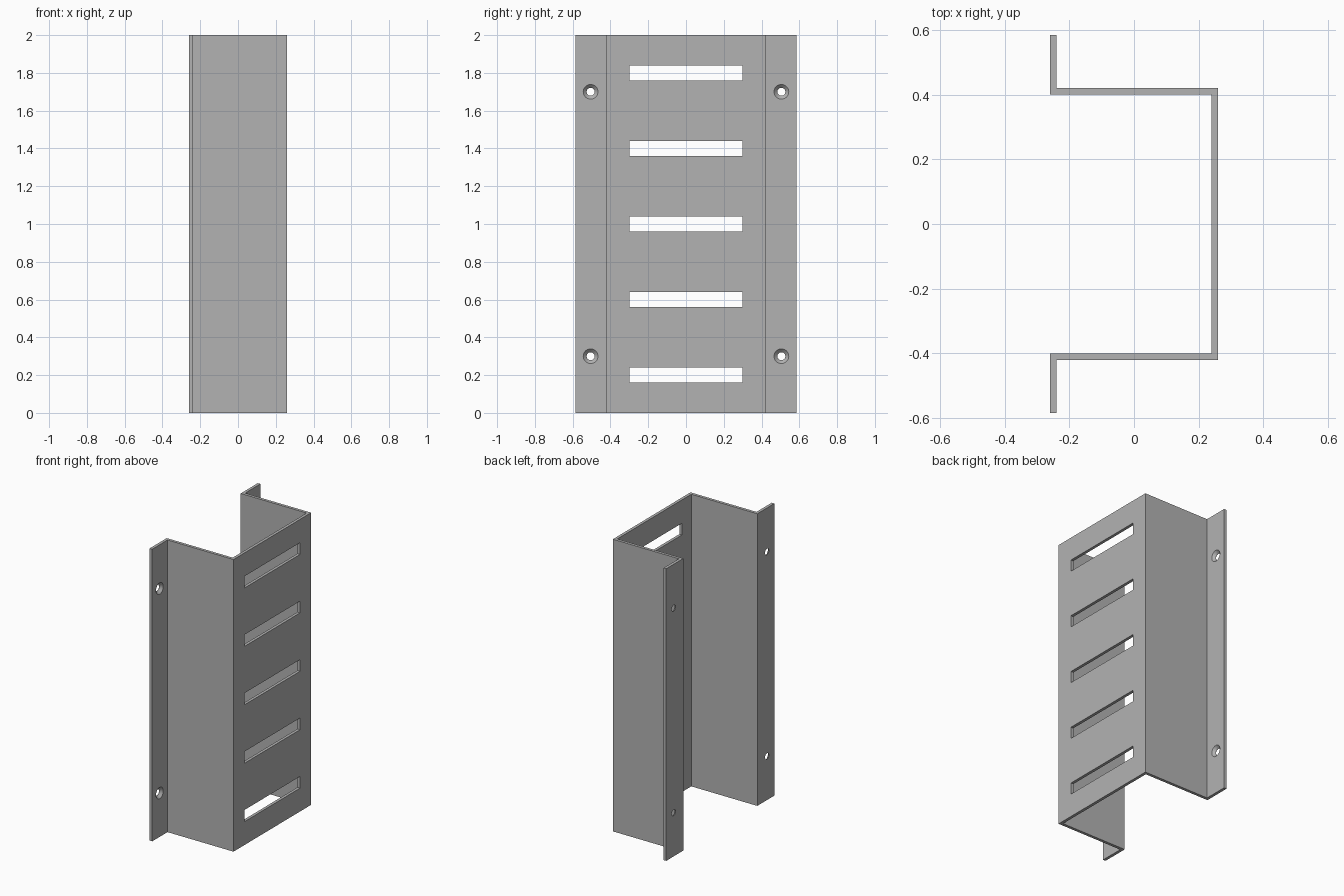
import bpy, bmesh, math
from mathutils import Vector, Matrix

if "Cube" in bpy.data.objects:
    bpy.data.objects.remove(bpy.data.objects["Cube"], do_unlink=True)

HEIGHT = 2.0
X_BACK, X_FRONT, T = -0.26, 0.26, 0.02   # flange plane, web plane, sheet thickness
Y_WALL, Y_EDGE = 0.42, 0.585             # outer wall face, flange edge

steel = bpy.data.materials.new("grey steel")
steel.use_nodes = True
colour = (0.45, 0.45, 0.45, 1)
steel.diffuse_color = colour
steel.node_tree.nodes["Principled BSDF"].inputs["Base Color"].default_value = colour


def make_object(name, bm):
    bmesh.ops.recalc_face_normals(bm, faces=bm.faces[:])
    mesh = bpy.data.meshes.new(name)
    bm.to_mesh(mesh)
    bm.free()
    mesh.materials.append(steel)
    obj = bpy.data.objects.new(name, mesh)
    bpy.context.collection.objects.link(obj)
    return obj


# Folded hat-section sheet: half outline mirrored in y, then extruded upwards
outer = [(X_FRONT, Y_WALL), (X_BACK + T, Y_WALL), (X_BACK + T, Y_EDGE), (X_BACK, Y_EDGE)]
inner = [(X_BACK, Y_WALL - T), (X_FRONT - T, Y_WALL - T)]
half = outer + inner
outline = half + [(x, -y) for x, y in reversed(half)]
bm = bmesh.new()
base = bm.faces.new([bm.verts.new((x, y, 0)) for x, y in outline])
top = bmesh.ops.extrude_face_region(bm, geom=[base])["geom"]
bmesh.ops.translate(bm, vec=(0, 0, HEIGHT),
                    verts=[v for v in top if isinstance(v, bmesh.types.BMVert)])
bracket = make_object("vented_channel_bracket", bm)

# Cutter for the five vent slots
bm = bmesh.new()
for i in range(5):
    place = Matrix.Translation((X_FRONT - T / 2, 0, 0.2 + 0.4 * i))
    bmesh.ops.create_cube(bm, size=1, matrix=place @ Matrix.Diagonal((0.1, 0.6, 0.08, 1)))
slot_cutter = make_object("slot_cutter", bm)

# Cutter for the four countersunk screw holes, turned around x
bm = bmesh.new()
R_HOLE, R_SINK = 0.021, 0.039
profile = [(X_BACK - 0.02, 0), (X_BACK - 0.02, R_HOLE), (X_BACK + 0.002, R_HOLE),
           (X_BACK + T, R_SINK), (X_BACK + T + 0.01, R_SINK), (X_BACK + T + 0.01, 0)]
for y in (-0.505, 0.505):
    for z in (0.3, 1.7):
        verts = [bm.verts.new((x, y, z + r)) for x, r in profile]
        edges = [bm.edges.new(pair) for pair in zip(verts, verts[1:])]
        bmesh.ops.spin(bm, geom=verts + edges, cent=(0, y, z), axis=(1, 0, 0),
                       angle=2 * math.pi, steps=32)
bmesh.ops.remove_doubles(bm, verts=bm.verts[:], dist=0.0001)
hole_cutter = make_object("hole_cutter", bm)

# Cut the openings, then discard the cutters
bpy.context.view_layer.objects.active = bracket
bracket.select_set(True)
for cutter in (slot_cutter, hole_cutter):
    cutter.hide_render = True
    mod = bracket.modifiers.new(cutter.name, "BOOLEAN")
    mod.operation = "DIFFERENCE"
    mod.solver = "EXACT"
    mod.object = cutter
    bpy.ops.object.modifier_apply(modifier=mod.name)
    bpy.data.objects.remove(cutter, do_unlink=True)

# Smooth hole walls, crisp folds
bpy.ops.object.shade_smooth_by_angle(angle=math.radians(30))
